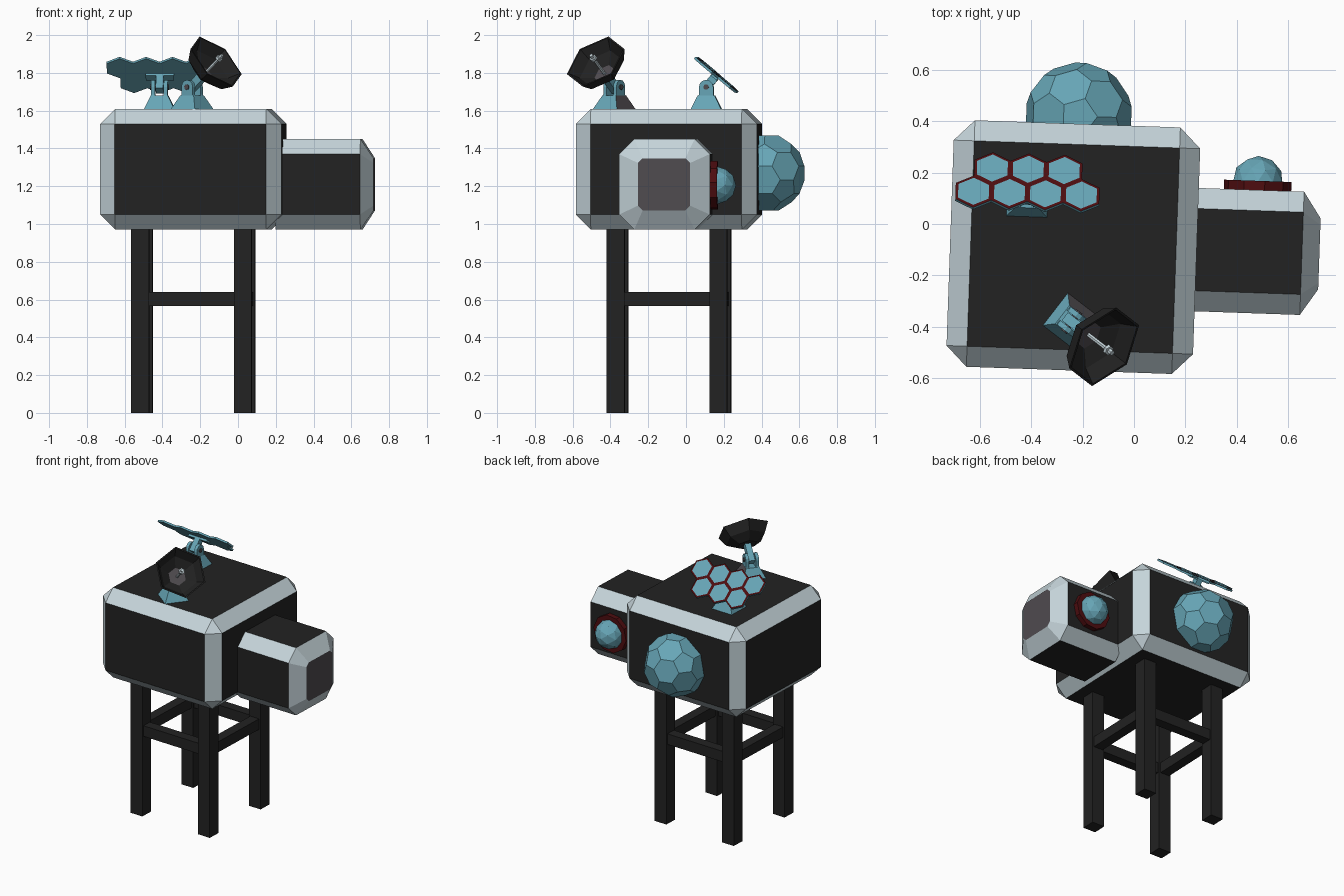
import bpy, bmesh, math
from mathutils import Matrix, Vector

if "Cube" in bpy.data.objects:
    bpy.data.objects.remove(bpy.data.objects["Cube"])

def T(x, y, z):
    return Matrix.Translation((x, y, z))

def R(deg, axis):
    return Matrix.Rotation(math.radians(deg), 4, axis)

def colour(name, rgb):
    m = bpy.data.materials.new(name)
    m.diffuse_color = (*rgb, 1)
    m.use_nodes = True
    m.node_tree.nodes["Principled BSDF"].inputs["Base Color"].default_value = m.diffuse_color
    return m

BLACK = colour("black", (0.016, 0.016, 0.016))
PALE = colour("pale blue grey", (0.56, 0.66, 0.70))
TEAL = colour("teal", (0.135, 0.38, 0.47))
GREY = colour("dark grey", (0.08, 0.072, 0.08))
RED = colour("dark red", (0.075, 0.004, 0.005))

def finish(name, bm, mats, matrix=Matrix(), rule=None):
    """Turn a bmesh into an object; rule picks a material slot per face."""
    bmesh.ops.recalc_face_normals(bm, faces=bm.faces)
    bm.normal_update()
    if rule:
        for f in bm.faces:
            f.material_index = rule(f)
    me = bpy.data.meshes.new(name)
    bm.to_mesh(me)
    bm.free()
    for m in mats:
        me.materials.append(m)
    ob = bpy.data.objects.new(name, me)
    bpy.context.collection.objects.link(ob)
    ob.matrix_world = matrix
    return ob

def box(name, centre, size, mat, matrix):
    bm = bmesh.new()
    bmesh.ops.create_cube(bm, size=1, matrix=T(*centre) @ Matrix.Diagonal((*size, 1)))
    return finish(name, bm, [mat], matrix)

def loft(rings):
    """Skin a chain of equal-length rings and cap both ends."""
    bm = bmesh.new()
    vs = [[bm.verts.new(p) for p in r] for r in rings]
    n = len(vs[0])
    for a, b in zip(vs, vs[1:]):
        for i in range(n):
            j = (i + 1) % n
            bm.faces.new((a[i], a[j], b[j], b[i]))
    bm.faces.new(vs[0])
    bm.faces.new(vs[-1])
    return bm

def ngon(r, z, n=6, start=30, cx=0, cy=0):
    a = [math.radians(start) + math.tau * i / n for i in range(n)]
    return [(cx + r * math.cos(t), cy + r * math.sin(t), z) for t in a]

def axial(n):
    return max(abs(c) for c in n) > 0.95

# main chamfered body
BODY = T(-0.236, -0.09, 0) @ R(-2, 'Z')
bm = bmesh.new()
bmesh.ops.create_cube(bm, size=1, matrix=T(0, 0, 1.29) @ Matrix.Diagonal((0.96, 0.96, 0.64, 1)))
bmesh.ops.bevel(bm, geom=bm.edges[:], offset=0.08, segments=1, affect='EDGES', profile=0.5)
finish("main_body", bm, [BLACK, PALE], BODY, lambda f: 0 if axial(f.normal) else 1)

# side module with tapered end
def octagon(x, h, c):
    k = h - c
    pts = [(h, -k), (h, k), (k, h), (-k, h), (-h, k), (-h, -k), (-k, -h), (k, -h)]
    return [(x, 0.007 + y, 1.21 + z) for y, z in pts]

def side_rule(f):
    n = f.normal
    if n.x > 0.95:
        return 2
    return 0 if axial(n) else 1

finish("side_module", loft([octagon(0.44, 0.24, 0.08), octagon(0.89, 0.24, 0.08),
                            octagon(0.958, 0.138, 0.025)]), [BLACK, PALE, GREY], BODY, side_rule)

# legs and cross bars
for sx in (-1, 1):
    for sy in (-1, 1):
        box("leg", (sx * 0.272, sy * 0.272, 0.49), (0.094, 0.094, 0.98), BLACK, BODY)
    box("cross_bar_side", (sx * 0.272, 0, 0.603), (0.07, 0.48, 0.075), BLACK, BODY)
    box("cross_bar_front_back", (0, sx * 0.272, 0.603), (0.48, 0.07, 0.075), BLACK, BODY)

# large faceted dome on the back: truncated icosahedron
ico = bmesh.new()
bmesh.ops.create_icosphere(ico, subdivisions=1, radius=1)
bm = bmesh.new()
for e in ico.edges:
    a, b = (v.co for v in e.verts)
    for t in (1 / 3, 2 / 3):
        bm.verts.new(a.lerp(b, t).normalized() * 0.212)
ico.free()
bmesh.ops.convex_hull(bm, input=bm.verts[:])
bmesh.ops.dissolve_limit(bm, angle_limit=0.02, verts=bm.verts[:], edges=bm.edges[:])
finish("large_dome", bm, [TEAL], T(-0.215, 0.42, 1.27) @ R(-2, 'Z'))

# small dome and its collar on the side module
PORT = T(0.48, 0.11, 1.205) @ R(-2, 'Z') @ R(-90, 'X')
finish("dome_collar", loft([ngon(0.132, 0, 10), ngon(0.132, 0.058, 10)]), [RED], PORT)
bm = bmesh.new()
bmesh.ops.create_icosphere(bm, subdivisions=2, radius=0.1)
finish("small_dome", bm, [TEAL], PORT @ T(0, 0, 0.055))

# swivel mount: tapered foot, two lugs, pin and tongue; returns the tilted frame
def mount(prefix, x, y, turn, tilt, reach, grey_side):
    base = T(x, y, 1.605) @ R(turn, 'Z')
    s = math.sqrt(2)
    finish(prefix + "_foot", loft([ngon(0.082 * s, 0, 4, 45), ngon(0.045 * s, 0.075, 4, 45)]),
           [TEAL, GREY], base, lambda f: int(grey_side and f.normal.x < -0.6))
    prof = [(-0.068, 0.01), (0.068, 0.01), (0.038, 0.08)]
    prof += [(0.038 * math.cos(a), 0.12 + 0.038 * math.sin(a))
             for a in (math.pi * i / 6 for i in range(7))]
    prof += [(-0.038, 0.08)]
    for sx in (-1, 1):
        finish(prefix + "_lug", loft([[(sx * 0.023, p, q) for p, q in prof],
                                      [(sx * 0.044, p, q) for p, q in prof]]), [TEAL], base)
    head = base @ T(0, 0, 0.12)
    finish(prefix + "_pin", loft([ngon(0.015, -0.05, 8), ngon(0.015, 0.05, 8)]),
           [GREY], head @ R(90, 'Y'))
    head = head @ R(-tilt, 'X')
    box(prefix + "_tongue", (0, 0, reach / 2 - 0.012), (0.04, 0.045, reach + 0.025), TEAL, head)
    return head

# solar panel of seven hexagonal cells
head = mount("panel", -0.415, 0.108, -2, 40, 0.075, False)
box("panel_bracket", (0, 0, 0.07), (0.15, 0.04, 0.014), TEAL, head)

def cell_rule(f):
    return 1 if len(f.verts) == 4 and f.normal.z > 0.5 else 0

for count, row_y in ((4, -0.0606), (3, 0.0606)):
    for i in range(count):
        cx = (i - (count - 1) / 2) * 0.14
        rings = [ngon(r, z, cx=cx, cy=row_y)
                 for r, z in ((0.081, 0.077), (0.081, 0.09), (0.069, 0.091))]
        finish("panel_cell", loft(rings), [TEAL, RED], head, cell_rule)

# hexagonal dish with feed horn
head = mount("dish", -0.243, -0.38, -127.7, 50, 0.105, True)
rings = [ngon(r, z) for r, z in ((0.065, 0.10), (0.135, 0.143), (0.173, 0.21),
                                 (0.163, 0.21), (0.127, 0.15), (0.06, 0.11))]
finish("dish", loft(rings), [BLACK, GREY], head,
       lambda f: 1 if len(f.verts) == 6 and f.normal.z > 0 else 0)
rings = [ngon(r, z) for r, z in ((0.009, 0.105), (0.009, 0.228), (0.02, 0.228),
                                 (0.02, 0.243), (0.011, 0.244), (0.011, 0.262))]
finish("dish_feed", loft(rings), [PALE], head)
